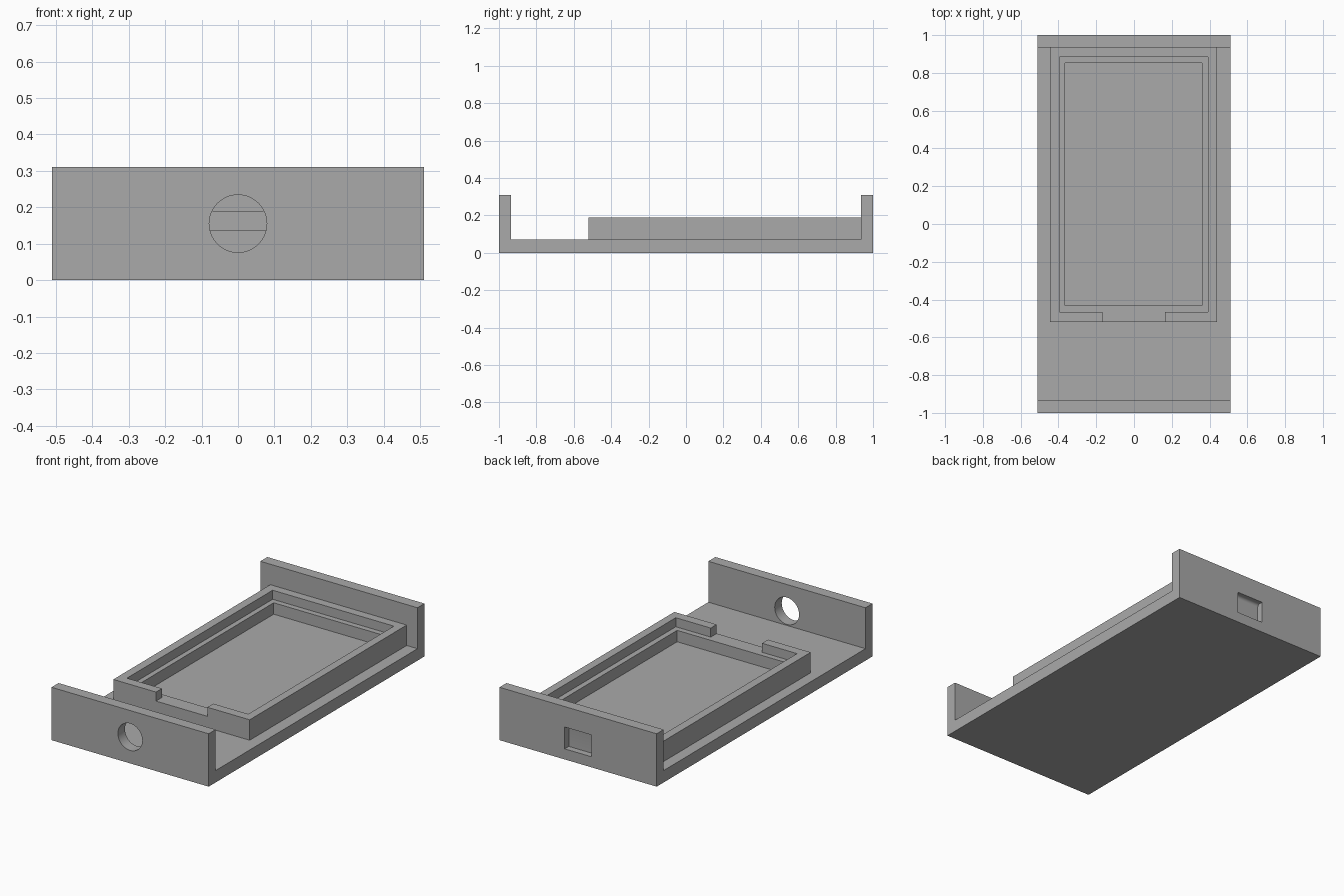
import bpy, bmesh, math
from mathutils import Matrix

default = bpy.data.objects.get("Cube")
if default:
    bpy.data.objects.remove(default, do_unlink=True)

# Single flat colour
grey = bpy.data.materials.new("plain_grey")
grey.use_nodes = True
grey.diffuse_color = (0.4, 0.4, 0.4, 1)
grey.node_tree.nodes["Principled BSDF"].inputs["Base Color"].default_value = grey.diffuse_color


def add_object(name, bm):
    bmesh.ops.recalc_face_normals(bm, faces=bm.faces)
    mesh = bpy.data.meshes.new(name)
    bm.to_mesh(mesh)
    bm.free()
    mesh.materials.append(grey)
    obj = bpy.data.objects.new(name, mesh)
    bpy.context.collection.objects.link(obj)
    return obj


def extrude_x(name, profile, x0, x1):
    """Solid from a (y, z) profile swept along x."""
    bm = bmesh.new()
    face = bm.faces.new([bm.verts.new((x0, y, z)) for y, z in profile])
    swept = bmesh.ops.extrude_face_region(bm, geom=[face])["geom"]
    verts = [v for v in swept if isinstance(v, bmesh.types.BMVert)]
    bmesh.ops.translate(bm, verts=verts, vec=(x1 - x0, 0, 0))
    return add_object(name, bm)


def box(name, x0, x1, y0, y1, z0, z1):
    return extrude_x(name, [(y0, z0), (y1, z0), (y1, z1), (y0, z1)], x0, x1)


def cut(target, cutter):
    """Subtract the cutter from the target, then discard the cutter."""
    cutter.hide_render = True
    mod = target.modifiers.new("cut", 'BOOLEAN')
    mod.operation = 'DIFFERENCE'
    mod.solver = 'EXACT'
    mod.object = cutter
    select(target)
    bpy.ops.object.modifier_apply(modifier=mod.name)
    bpy.data.objects.remove(cutter, do_unlink=True)


def select(obj):
    bpy.ops.object.select_all(action='DESELECT')
    obj.select_set(True)
    bpy.context.view_layer.objects.active = obj


HALF_X, WALL_TOP, FLOOR = 0.51, 0.31, 0.07
INNER_Y = 0.935
RIM, LEDGE = 0.19, 0.137

# Base plate with raised end walls
base = extrude_x("base_with_end_walls", [
    (-1, 0), (1, 0), (1, WALL_TOP), (INNER_Y, WALL_TOP), (INNER_Y, FLOOR),
    (-INNER_Y, FLOOR), (-INNER_Y, WALL_TOP), (-1, WALL_TOP)], -HALF_X, HALF_X)

# Round hole through the front wall
bm = bmesh.new()
bmesh.ops.create_cone(bm, cap_ends=True, segments=64, radius1=0.079, radius2=0.079, depth=0.3,
                      matrix=Matrix.Translation((0, -0.97, 0.155)) @ Matrix.Rotation(math.pi / 2, 4, 'X'))
cut(base, add_object("front_hole_cutter", bm))

# Shallow socket in the back wall, rounded where its ceiling meets its back
depth_y, low, high, r = 0.962, 0.062, 0.19, 0.018
profile = [(1.1, low), (depth_y, low)]
for i in range(7):
    a = math.pi / 2 * i / 6
    profile.append((depth_y + r - r * math.cos(a), high - r + r * math.sin(a)))
profile.append((1.1, high))
cut(base, extrude_x("socket_cutter", profile, -0.087, 0.087))

# Tray frame with a stepped ledge, an open pocket and a front notch
tray = box("tray_frame", -0.445, 0.44, -0.52, INNER_Y, FLOOR, RIM)
cut(tray, box("ledge_cutter", -0.395, 0.392, -0.465, 0.885, LEDGE, 0.4))
cut(tray, box("pocket_cutter", -0.365, 0.36, -0.432, 0.852, 0, 0.4))
cut(tray, box("notch_cutter", -0.168, 0.165, -0.7, -0.45, LEDGE, 0.4))

for obj in (base, tray):
    select(obj)
    bpy.ops.object.shade_smooth_by_angle(angle=math.radians(30))
